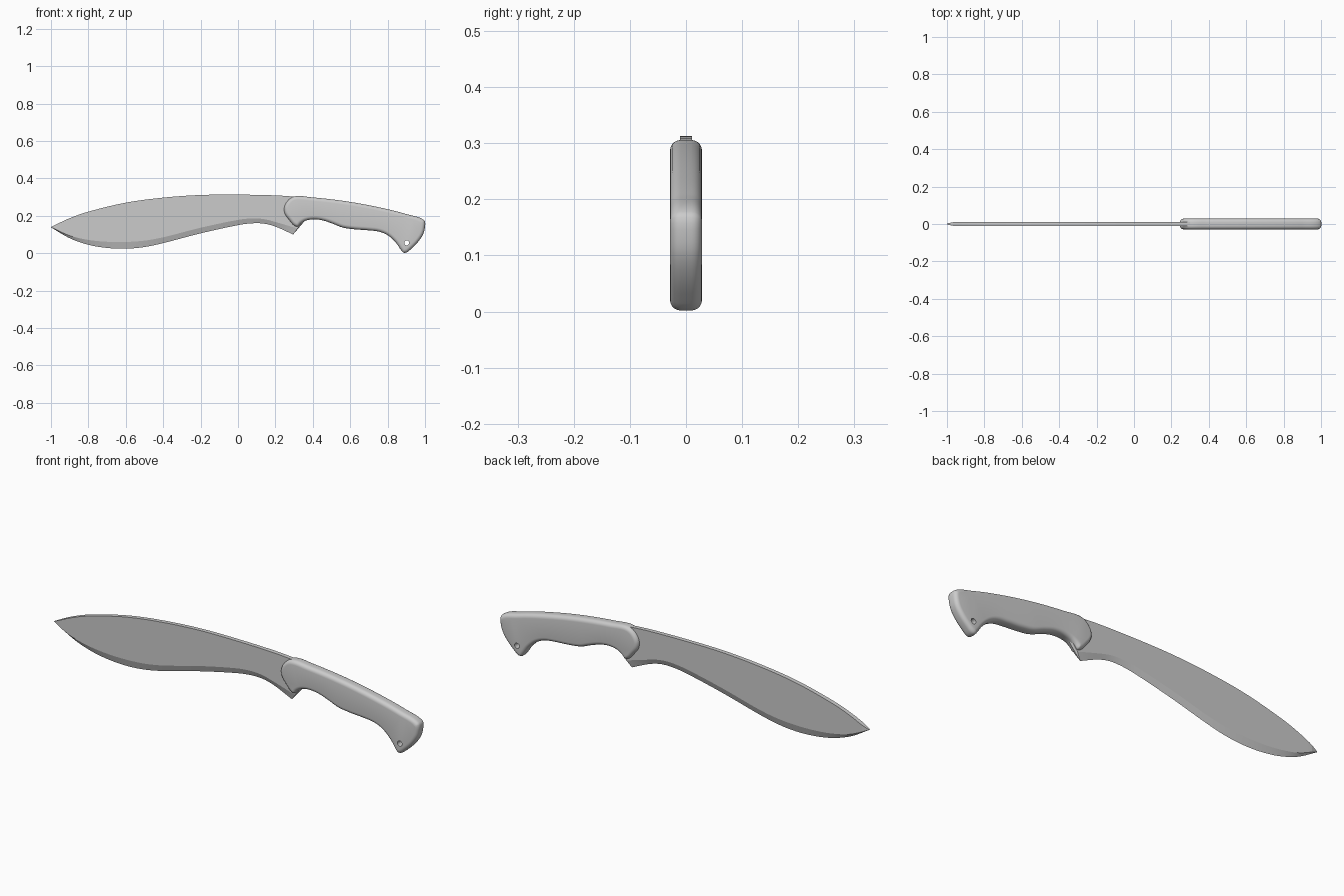
import bpy, bmesh, math
from mathutils import Vector

if "Cube" in bpy.data.objects:
    bpy.data.objects.remove(bpy.data.objects["Cube"])


def catmull(p0, p1, p2, p3, t):
    return 0.5 * (2 * p1 + (p2 - p0) * t + (2 * p0 - 5 * p1 + 4 * p2 - p3) * t * t
                  + (3 * p1 - p0 - 3 * p2 + p3) * t ** 3)


def height(pts, x):
    """Smooth height of an open curve at x (Hermite on uneven spacing)."""
    n = len(pts)
    def slope(i):
        a, b = pts[max(i - 1, 0)], pts[min(i + 1, n - 1)]
        return (b[1] - a[1]) / (b[0] - a[0])
    for i in range(n - 1):
        (x0, z0), (x1, z1) = pts[i], pts[i + 1]
        if x <= x1 + 1e-6:
            h = x1 - x0
            t = (x - x0) / h
            return ((2*t**3 - 3*t*t + 1) * z0 + (t**3 - 2*t*t + t) * h * slope(i)
                    + (3*t*t - 2*t**3) * z1 + (t**3 - t*t) * h * slope(i + 1))
    return pts[-1][1]


def finish(bm, name, angle):
    bmesh.ops.recalc_face_normals(bm, faces=bm.faces)
    me = bpy.data.meshes.new(name)
    bm.to_mesh(me)
    bm.free()
    ob = bpy.data.objects.new(name, me)
    bpy.context.collection.objects.link(ob)
    bpy.ops.object.select_all(action='DESELECT')
    ob.select_set(True)
    bpy.context.view_layer.objects.active = ob
    bpy.ops.object.shade_smooth_by_angle(angle=math.radians(angle))
    return ob


# Blade: five-point sections from tip to heel, then a short tang in the handle
spine = [(-1, .14), (-.9, .187), (-.8, .222), (-.6, .27), (-.4, .297), (-.2, .311),
         (0, .313), (.2, .309), (.32, .301)]
edge = [(-1, .138), (-.9, .08), (-.8, .045), (-.7, .028), (-.6, .024), (-.5, .033),
        (-.4, .054), (-.2, .106), (0, .150), (.08, .160), (.14, .158), (.2, .142), (.295, .1)]
grind = [(-1, .139), (-.9, .094), (-.8, .071), (-.7, .061), (-.6, .06), (-.5, .067),
         (-.4, .085), (-.2, .136), (0, .178), (.08, .186), (.14, .182), (.2, .167), (.318, .132)]
T = 0.0105
sections = []
N = 72
for i in range(N + 1):
    u = (i / N) ** 1.15
    xe, xg = -1 + 1.295 * u, -1 + 1.318 * u
    t = T * min(1, .3 + u * 25)
    sections.append((xe, height(edge, xe), xg, height(grind, xg), height(spine, xg), t))
sections.append((.38, .20, .38, .21, .28, T))
bm = bmesh.new()
rings = []
for xe, ze, xg, zg, zs, t in sections:
    rings.append([bm.verts.new(c) for c in
                  ((xe, 0, ze), (xg, t, zg), (xg, t, zs), (xg, -t, zs), (xg, -t, zg))])
for a, b in zip(rings, rings[1:]):
    for k in range(5):
        bm.faces.new((a[k], a[(k + 1) % 5], b[(k + 1) % 5], b[k]))
bm.faces.new(rings[0])
bm.faces.new(rings[-1])
finish(bm, "blade", 8)

# Handle: smooth closed outline with rounded rims and a lanyard hole
grip = [(.3, .303), (.272, .287), (.248, .25), (.25, .212), (.275, .176), (.303, .146),
        (.321, .142), (.336, .158), (.362, .174), (.405, .181), (.45, .176), (.5, .16),
        (.56, .137), (.62, .128), (.7, .122), (.755, .115), (.8, .096), (.845, .055),
        (.872, .016), (.884, .003), (.9, .003), (.925, .022), (.965, .063), (.99, .102),
        (.999, .135), (1, .168), (.993, .178), (.9, .209), (.8, .235), (.6, .274), (.4, .298)]
outline = []
P = [Vector(p) for p in grip]
for i in range(len(P)):
    q = [P[(i + k) % len(P)] for k in (-1, 0, 1, 2)]
    steps = max(3, int((q[2] - q[1]).length / .012))
    long_span = (q[2] - q[1]).length > .05
    # limit tangents where a long span meets a short one
    L = (q[2] - q[1]).length
    a = q[1] + (q[0] - q[1]).normalized() * L
    b = q[2] + (q[3] - q[2]).normalized() * L
    outline += [catmull(a, q[1], q[2], b, k / steps) for k in range(steps)]


def inset(loop, d):
    """Move a counter-clockwise loop inward, collapsing points that would cross."""
    n = len(loop)
    if d < 1e-6:
        return list(loop)
    cand, ok = [], []
    for i in range(n):
        t = (loop[(i + 1) % n] - loop[i - 1]).normalized()
        p = loop[i] + Vector((-t.y, t.x)) * d
        cand.append(p)
        ok.append(min((p - q).length for q in loop) > d * .96)
    out = []
    for i in range(n):
        j = next((i + s * k) % n for k in range(n) for s in (1, -1) if ok[(i + s * k) % n])
        out.append(cand[j])
    return out


R, H = 0.019, 0.0285
levels = [(R * (1 - math.cos(a)), H - R + R * math.sin(a))
          for a in (math.radians(18 * k) for k in range(6))]
profile = [(d, -y) for d, y in reversed(levels)] + levels
bm = bmesh.new()


def wall(loops):
    rows = [[bm.verts.new((p.x, y, p.y)) for p in loop] for loop, y in loops]
    for a, b in zip(rows, rows[1:]):
        n = len(a)
        for k in range(n):
            bm.faces.new((a[k], a[(k + 1) % n], b[(k + 1) % n], b[k]))


wall([(inset(outline, d), y) for d, y in profile])
hole = [Vector((.902 + .013 * math.cos(k * math.pi / 12), .055 + .013 * math.sin(k * math.pi / 12)))
        for k in range(24)]
wall([(hole, -H), (hole, H)])
bmesh.ops.remove_doubles(bm, verts=bm.verts, dist=1e-5)
for s in (-1, 1):
    rim = [e for e in bm.edges if e.is_boundary and all(abs(v.co.y - s * H) < 1e-5 for v in e.verts)]
    bmesh.ops.triangle_fill(bm, edges=rim, use_beauty=True, normal=(0, s, 0))
finish(bm, "handle", 35)
